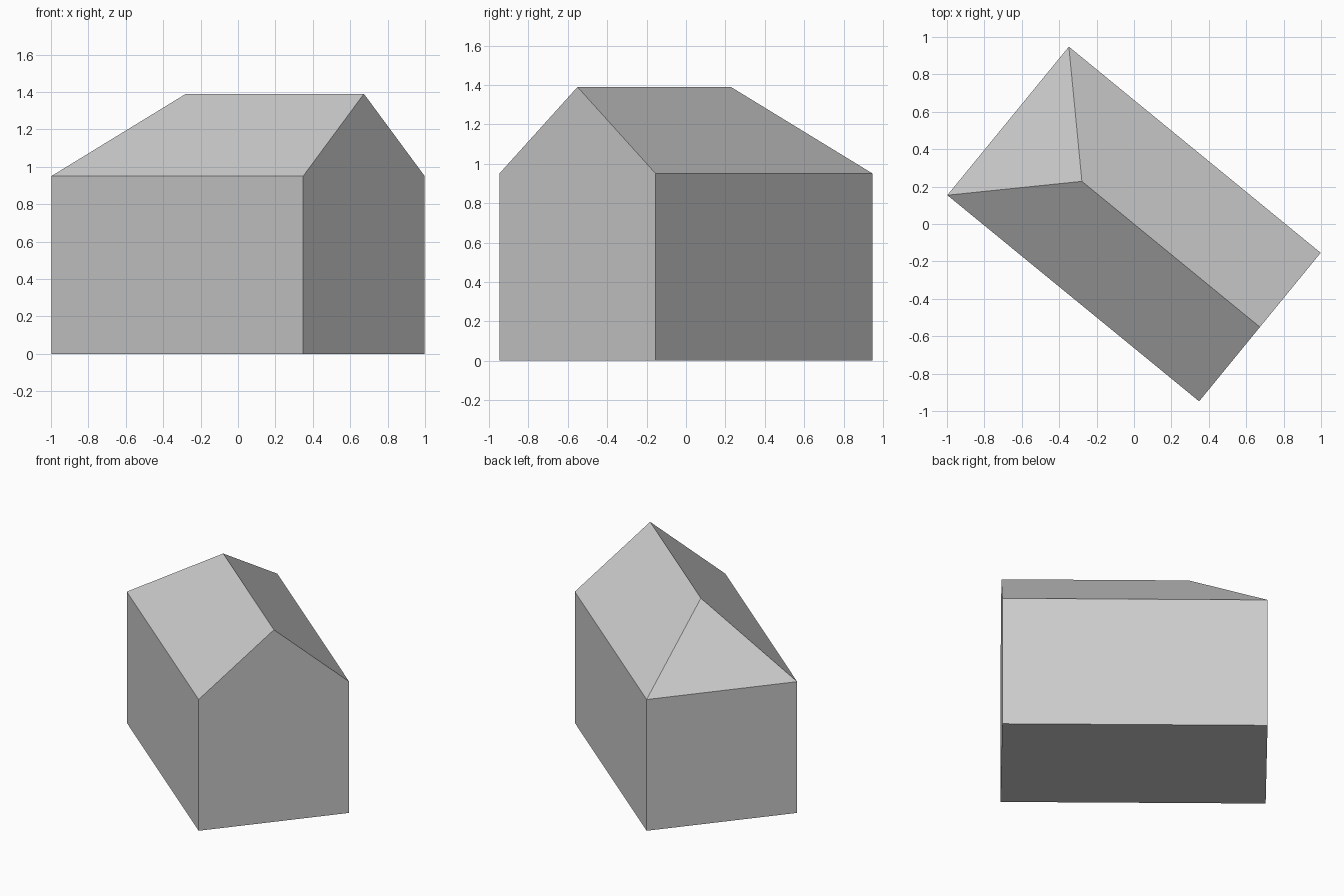
import bpy, bmesh, math

if "Cube" in bpy.data.objects:
    bpy.data.objects.remove(bpy.data.objects["Cube"], do_unlink=True)

LENGTH, WIDTH = 1.74, 1.026
EAVES, RIDGE = 0.95, 1.39
HIP_X = -0.36                       # where the ridge ends above the hipped end
TURN = math.radians(-39.3)

grey = bpy.data.materials.new("plain grey")
grey.use_nodes = True
colour = (0.6, 0.6, 0.6, 1)
grey.diffuse_color = colour
grey.node_tree.nodes["Principled BSDF"].inputs["Base Color"].default_value = colour


def make_part(name, bm):
    """Turn a bmesh into a flat-shaded object standing at the house angle."""
    bmesh.ops.recalc_face_normals(bm, faces=bm.faces)
    mesh = bpy.data.meshes.new(name)
    bm.to_mesh(mesh)
    bm.free()
    mesh.materials.append(grey)
    obj = bpy.data.objects.new(name, mesh)
    obj.rotation_euler.z = TURN
    bpy.context.collection.objects.link(obj)


# Walls and floor: a box left open under the roof
bm = bmesh.new()
bmesh.ops.create_cube(bm, size=1)
for v in bm.verts:
    v.co.x *= LENGTH
    v.co.y *= WIDTH
    v.co.z = (v.co.z + 0.5) * EAVES
bmesh.ops.delete(bm, geom=[f for f in bm.faces if f.calc_center_median().z > EAVES - 0.01],
                 context="FACES_ONLY")
make_part("walls", bm)

# Roof: upright gable at one end, sloping hip at the other
bm = bmesh.new()
x, y = LENGTH / 2, WIDTH / 2
gable = [bm.verts.new(p) for p in ((x, -y, EAVES), (x, y, EAVES), (x, 0, RIDGE))]
hip = [bm.verts.new(p) for p in ((-x, -y, EAVES), (-x, y, EAVES), (HIP_X, 0, RIDGE))]
bm.faces.new(gable)
bm.faces.new(hip)
for side in (0, 1):
    bm.faces.new((gable[side], gable[2], hip[2], hip[side]))
# Close the base while normals are worked out, then open it again
base = bm.faces.new((gable[0], gable[1], hip[1], hip[0]))
bmesh.ops.recalc_face_normals(bm, faces=bm.faces)
make_part("roof", bm)
